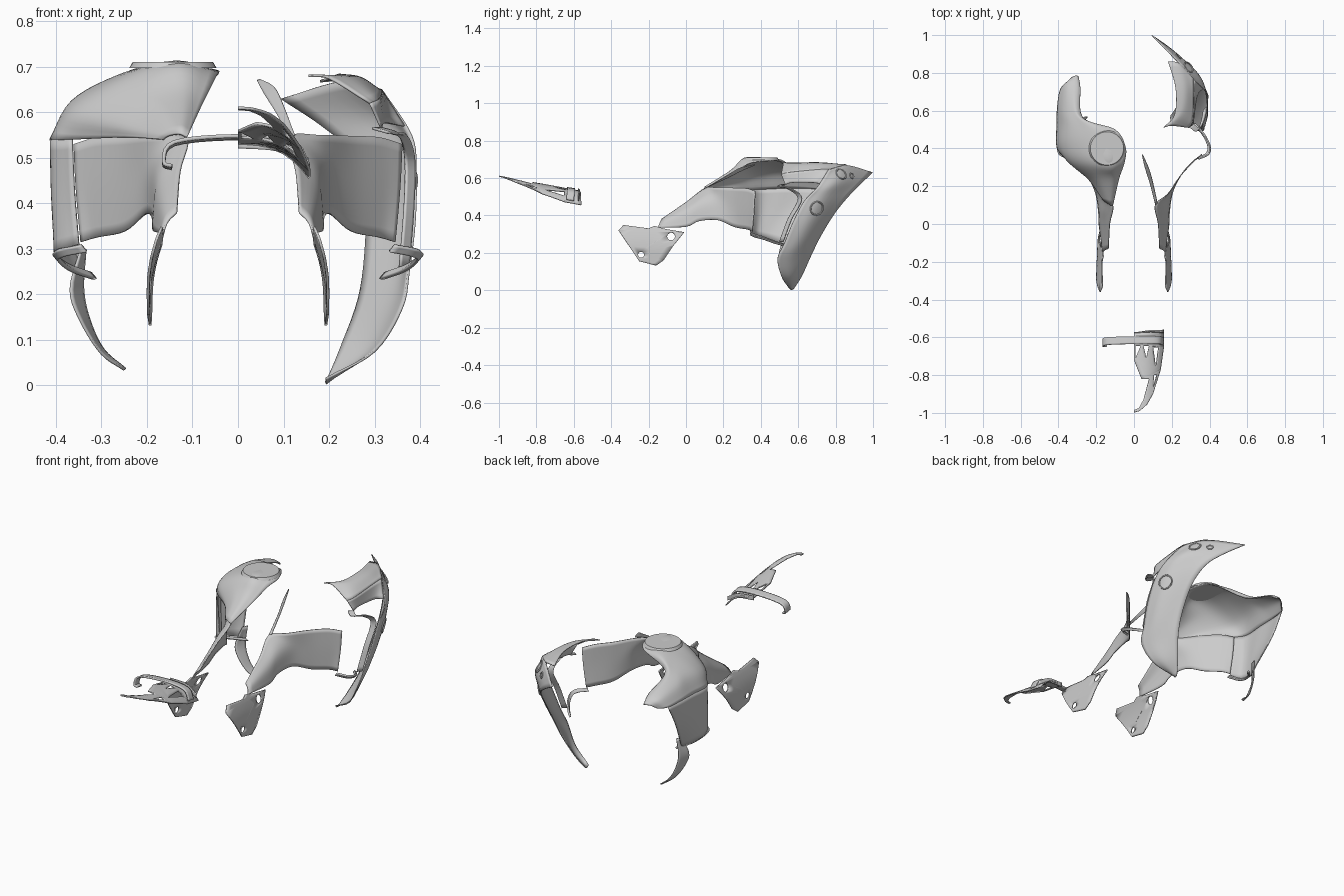
import bpy, bmesh, math
from mathutils import Vector


def finish(name, mesh, thick, mirror=False, angle=35):
    if mirror:
        for v in mesh.vertices:
            v.co.x *= -1
        mesh.flip_normals()
    ob = bpy.data.objects.new(name, mesh)
    bpy.context.collection.objects.link(ob)
    if thick:
        s = ob.modifiers.new("thickness", 'SOLIDIFY')
        s.thickness, s.offset = thick, 0
    bpy.ops.object.select_all(action='DESELECT')
    ob.select_set(True)
    bpy.context.view_layer.objects.active = ob
    bpy.ops.object.shade_smooth_by_angle(angle=math.radians(angle))
    return ob


def smooth_path(pts, n):
    pts = [Vector(p) for p in pts]
    if len(pts) < 3:
        return [pts[0].lerp(pts[-1], i / n) for i in range(n + 1)]
    out = []
    for i in range(len(pts) - 1):
        b, c = pts[i], pts[i + 1]
        a = pts[i - 1] if i else b * 2 - c
        d = pts[i + 2] if i + 2 < len(pts) else c * 2 - b
        for k in range(n):
            t = k / n
            out.append(0.5 * (2 * b + (c - a) * t + (2 * a - 5 * b + 4 * c - d) * t * t
                              + (3 * b - a - 3 * c + d) * t ** 3))
    return out + [pts[-1]]


def patch(name, rows, n=5, thick=0.005, mirror=False):
    """Smooth curved sheet through rows of points."""
    rows = [smooth_path(r, n) for r in rows]
    cols = [smooth_path(c, n) for c in zip(*rows)]
    w, h = len(cols[0]), len(cols)
    mesh = bpy.data.meshes.new(name)
    mesh.from_pydata([p for c in cols for p in c], [],
                     [(i * w + j, i * w + j + 1, (i + 1) * w + j + 1, (i + 1) * w + j)
                      for i in range(h - 1) for j in range(w - 1)])
    return finish(name, mesh, thick, mirror)


def strip(name, path, off, mirror=False, thick=0.006):
    off = Vector(off)
    return patch(name, [path, [Vector(p) + off for p in path]], 5, thick, mirror)


def circle(cx, cy, r, n=16):
    return [(cx + r * math.cos(2 * math.pi * k / n), cy + r * math.sin(2 * math.pi * k / n)) for k in range(n)]


def plate(name, loops, place, thick=0.006, mirror=False):
    """Flat outline with holes, bent into place."""
    cu = bpy.data.curves.new(name, 'CURVE')
    cu.dimensions, cu.fill_mode = '2D', 'BOTH'
    for loop in loops:
        sp = cu.splines.new('POLY')
        sp.points.add(len(loop) - 1)
        for p, q in zip(sp.points, loop):
            p.co = (q[0], q[1], 0, 1)
        sp.use_cyclic_u = True
    tmp = bpy.data.objects.new(name + "_outline", cu)
    bpy.context.collection.objects.link(tmp)
    dg = bpy.context.evaluated_depsgraph_get()
    mesh = bpy.data.meshes.new_from_object(tmp.evaluated_get(dg))
    bpy.data.objects.remove(tmp)
    bm = bmesh.new()
    bm.from_mesh(mesh)
    bmesh.ops.remove_doubles(bm, verts=bm.verts, dist=1e-5)
    bmesh.ops.subdivide_edges(bm, edges=bm.edges, cuts=3, use_grid_fill=True)
    for v in bm.verts:
        v.co = place(v.co.x, v.co.y)
    bm.to_mesh(mesh)
    bm.free()
    return finish(name, mesh, thick, mirror)


# Tank cover, one side only: top shell from the narrow nose to the rear corner
patch("tank_cover", [
    [(.112, .10, .545), (.125, .10, .552), (.14, .11, .552), (.155, .12, .548), (.165, .13, .54)],
    [(.08, .24, .615), (.12, .24, .64), (.18, .23, .62), (.23, .23, .57), (.25, .25, .545)],
    [(.05, .33, .675), (.13, .31, .705), (.24, .32, .67), (.34, .33, .60), (.365, .35, .54)],
    [(.045, .41, .69), (.15, .41, .708), (.26, .42, .68), (.365, .42, .62), (.408, .41, .54)],
    [(.10, .50, .69), (.20, .51, .695), (.28, .52, .67), (.36, .53, .625), (.408, .52, .545)],
    [(.27, .56, .645), (.295, .58, .65), (.32, .60, .64), (.37, .61, .605), (.405, .62, .545)],
    [(.285, .72, .59), (.30, .73, .595), (.325, .735, .593), (.36, .73, .58), (.39, .71, .54)],
    [(.295, .78, .555), (.305, .785, .56), (.32, .78, .56), (.335, .77, .555), (.355, .75, .54)],
], mirror=True)
# Side wall of the tank cover
patch("tank_side_wall", [
    [(.365, .35, .54), (.408, .41, .54), (.408, .52, .545), (.405, .62, .545), (.39, .71, .54)],
    [(.36, .35, .43), (.405, .40, .42), (.405, .48, .42), (.40, .56, .42), (.385, .64, .42)],
    [(.35, .345, .31), (.395, .38, .295), (.40, .43, .28), (.375, .49, .26), (.345, .53, .245)],
], mirror=True)
# Filler disc and its rolled edge
mesh = bpy.data.meshes.new("filler_disc")
bm = bmesh.new()
bmesh.ops.create_cone(bm, cap_ends=True, segments=40, radius1=.096, radius2=.088, depth=.014)
for v in bm.verts:
    v.co += Vector((-.143, .40, .704))
bm.to_mesh(mesh)
bm.free()
finish("filler_disc", mesh, 0)

for side, m in (("right", False), ("left", True)):
    # Inner side panels with a forward tongue
    patch("side_panel_" + side, [
        [(.165, -.15, .335), (.155, -.14, .36), (.135, -.13, .38)],
        [(.185, 0, .34), (.172, 0, .42), (.128, 0, .47)],
        [(.188, .07, .37), (.175, .08, .47), (.112, .10, .545)],
        [(.205, .17, .375), (.20, .18, .47), (.18, .16, .55)],
        [(.25, .26, .338), (.25, .26, .45), (.25, .26, .548)],
        [(.31, .33, .325), (.315, .33, .44), (.31, .325, .545)],
        [(.345, .355, .315), (.355, .365, .43), (.36, .37, .53)],
    ], mirror=m)
    # Lower front plates with bolt holes
    plate("lower_plate_" + side, [
        [(-.36, .32), (-.335, .348), (-.2, .33), (-.17, .343), (-.10, .325), (-.01, .31),
         (-.07, .235), (-.12, .16), (-.16, .132), (-.25, .155)],
        circle(-.08, .288, .021), circle(-.24, .19, .016)],
        lambda y, z: Vector((.193 - 1.5 * max(0, z - .2) ** 2 - .04 * (y + .16), y, z)), mirror=m)
    # Curved clips under the side wall
    strip("lower_clip_" + side, [(.345, .345, .308), (.395, .37, .298), (.403, .41, .287),
                                 (.375, .47, .265), (.325, .53, .247)], (-.012, .004, -.014), m, .009)

# Left lower blade
patch("lower_blade_left", [
    [(.345, .53, .30), (.335, .56, .30)],
    [(.368, .50, .21), (.34, .55, .21)],
    [(.345, .50, .14), (.325, .55, .14)],
    [(.30, .52, .07), (.295, .56, .078)],
    [(.25, .56, .034), (.247, .57, .036)],
], mirror=True)

# Right inner edge sliver of the missing tank half
patch("tank_inner_edge_right", [
    [(.113, .10, .545), (.125, .11, .55)],
    [(.083, .22, .60), (.10, .22, .615)],
    [(.058, .30, .64), (.08, .29, .655)],
    [(.042, .37, .67), (.05, .36, .672)],
], thick=.003)

# Rear shroud on the right
shroud = patch("rear_shroud", [
    [(.193, .55, .015), (.193, .562, .004), (.195, .575, .008)],
    [(.30, .51, .075), (.275, .565, .07), (.225, .62, .08)],
    [(.36, .49, .17), (.33, .57, .17), (.265, .67, .19)],
    [(.375, .525, .25), (.355, .62, .27), (.28, .725, .30)],
    [(.388, .57, .36), (.37, .68, .39), (.28, .80, .42)],
    [(.39, .63, .475), (.365, .74, .50), (.25, .875, .51)],
    [(.38, .70, .55), (.325, .81, .58), (.185, .935, .57)],
    [(.315, .765, .65), (.23, .86, .668), (.095, .998, .63)],
])
# Inner wing at the top of the shroud
patch("shroud_wing", [
    [(.155, .51, .68), (.20, .52, .675), (.29, .51, .62)],
    [(.215, .58, .68), (.26, .59, .672), (.31, .55, .63)],
    [(.22, .72, .682), (.27, .72, .675), (.315, .70, .645)],
    [(.18, .86, .668), (.24, .85, .67), (.315, .77, .648)],
])
# Skirt that joins the wing to the shroud
patch("wing_skirt", [
    [(.29, .51, .62), (.31, .55, .63), (.315, .70, .645), (.315, .765, .648)],
    [(.315, .53, .565), (.318, .57, .575), (.335, .68, .575), (.365, .715, .57)],
])
# Trim that frames the shroud slot
strip("shroud_edge_trim", [(.315, .53, .565), (.35, .51, .555), (.375, .56, .545), (.388, .62, .49),
                           (.385, .565, .38), (.375, .52, .26)], (-.02, -.02, 0))
# Round bosses seated on the shroud
for i, (p, r) in enumerate([((.29, .83, .622), .03), ((.235, .885, .612), .014), ((.39, .705, .435), .036)]):
    ok, loc, nor, _ = shroud.closest_point_on_mesh(Vector(p))
    bpy.ops.mesh.primitive_torus_add(major_segments=24, minor_segments=6, major_radius=r, minor_radius=.004,
                                     location=loc, rotation=nor.to_track_quat('Z', 'Y').to_euler())
    bpy.context.object.name = "shroud_boss_%d" % (i + 1)
    bpy.ops.object.shade_smooth()

# Half headlight grille
plate("headlight_grille", [
    [(0, -.998), (.03, -.99), (.07, -.955), (.10, -.90), (.14, -.77), (.157, -.65), (.157, -.56), (.08, -.562),
     (0, -.575), (0, -.72), (.04, -.82), (.08, -.82), (.05, -.93), (.025, -.975), (0, -.985)],
    [(.008, -.645), (.035, -.645), (.008, -.71)],
    [(.05, -.645), (.08, -.645), (.065, -.71)],
    [(.10, -.65), (.13, -.65), (.115, -.76)],
    [(.105, -.80), (.12, -.80), (.10, -.87)]],
    lambda x, y: Vector((x, y, .54 - (y + .62) * .185 - .07 * (x / .155) ** 3)))
# Crossbar behind the grille
strip("crossbar", [(-.145, -.65, .482), (-.163, -.65, .492), (-.14, -.64, .535), (0, -.635, .548),
                   (.12, -.635, .535), (.155, -.64, .485)], (0, .04, -.006), thick=.008)
# Grille lip
strip("grille_lip", [(0, -.575, .543), (.09, -.57, .535), (.155, -.575, .50)], (0, 0, -.022))
